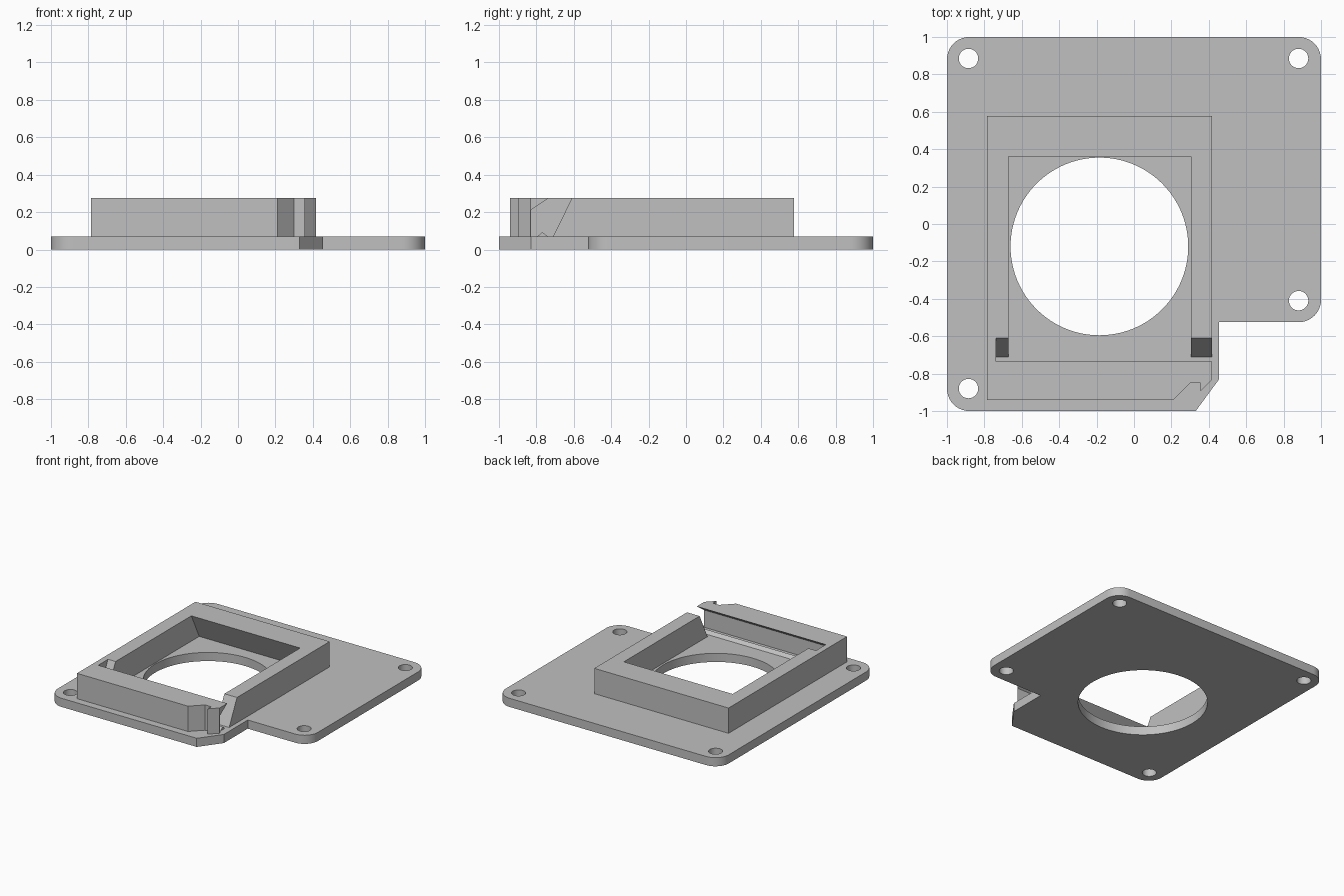
import bpy, bmesh, math
from mathutils import Vector

if "Cube" in bpy.data.objects:
    bpy.data.objects.remove(bpy.data.objects["Cube"], do_unlink=True)

grey = bpy.data.materials.new("light grey plastic")
grey.use_nodes = True
grey.diffuse_color = (0.53, 0.53, 0.53, 1)
grey.node_tree.nodes["Principled BSDF"].inputs["Base Color"].default_value = (0.53, 0.53, 0.53, 1)

PLATE_TOP, TOP = 0.07, 0.275


def activate(obj):
    bpy.ops.object.select_all(action='DESELECT')
    obj.select_set(True)
    bpy.context.view_layer.objects.active = obj


def arc(cx, cy, r, start, end, n):
    """Points along an arc, angles in degrees."""
    angles = [math.radians(start + (end - start) * i / n) for i in range(n + 1)]
    return [(cx + r * math.cos(a), cy + r * math.sin(a)) for a in angles]


def circle(cx, cy, r, n):
    return arc(cx, cy, r, 0, 360, n)[:-1]


def prism(name, points, low, high, axis='Z'):
    """Extrude a profile: XY points along Z, or YZ points along X."""
    bm = bmesh.new()
    place = (lambda p, h: (p[0], p[1], h)) if axis == 'Z' else (lambda p, h: (h, p[0], p[1]))
    base = bm.faces.new([bm.verts.new(place(p, low)) for p in points])
    shift = Vector(place((0, 0), high - low))
    out = bmesh.ops.extrude_face_region(bm, geom=[base])
    bmesh.ops.translate(bm, verts=[g for g in out["geom"] if isinstance(g, bmesh.types.BMVert)], vec=shift)
    bmesh.ops.recalc_face_normals(bm, faces=bm.faces)
    mesh = bpy.data.meshes.new(name)
    bm.to_mesh(mesh)
    bm.free()
    obj = bpy.data.objects.new(name, mesh)
    bpy.context.collection.objects.link(obj)
    mesh.materials.append(grey)
    return obj


def cut(obj, cutter):
    """Subtract a cutter and remove it."""
    cutter.hide_render = True
    mod = obj.modifiers.new("cut", 'BOOLEAN')
    mod.operation, mod.solver, mod.object = 'DIFFERENCE', 'EXACT', cutter
    activate(obj)
    bpy.ops.object.modifier_apply(modifier=mod.name)
    bpy.data.objects.remove(cutter, do_unlink=True)


# Base plate with rounded corners, a stepped corner and a clipped edge
R = 0.12
E = 1 - R
outline = (arc(-E, -E, R, 180, 270, 10)
           + [(0.33, -1), (0.455, -0.83), (0.455, -0.525)]
           + arc(E, -0.525 + R, R, -90, 0, 10)
           + arc(E, E, R, 0, 90, 10)
           + arc(-E, E, R, 90, 180, 10))
base_plate = prism("base_plate", outline, 0, PLATE_TOP)

# Round opening and four screw holes
cut(base_plate, prism("opening_cutter", circle(-0.185, -0.12, 0.475, 96), -0.1, 0.2))
for x, y in [(-0.885, 0.885), (0.88, 0.885), (0.88, -0.41), (-0.885, -0.88)]:
    cut(base_plate, prism("screw_cutter", circle(x, y, 0.052, 32), -0.1, 0.2))
activate(base_plate)
bpy.ops.object.shade_smooth_by_angle(angle=math.radians(30))

# Raised frame, with a notched clip at its front corner
frame_outline = [(-0.785, -0.94), (0.21, -0.94), (0.30, -0.85), (0.355, -0.85),
                 (0.355, -0.895), (0.418, -0.832), (0.418, 0.577), (-0.785, 0.577)]
frame = prism("raised_frame", frame_outline, PLATE_TOP, TOP)

# Slanted slot behind the front wall, open to the left side
slot = [(-0.83, 0.05), (-0.83, 0.21), (-0.706, 0.295), (-0.60, 0.295), (-0.72, 0.05)]
cut(frame, prism("slot_cutter", slot, -0.738, 0.6, 'X'))

# Inner pocket with an undercut back wall
pocket = [(-0.725, 0.05), (-0.725, 0.295), (0.35, 0.295), (0.47, 0.05)]
cut(frame, prism("pocket_cutter", pocket, -0.67, 0.305, 'X'))

# Low ridge along the slot floor
prism("slot_ridge", [(-0.795, PLATE_TOP), (-0.74, PLATE_TOP), (-0.768, 0.093)], -0.738, 0.40, 'X')
